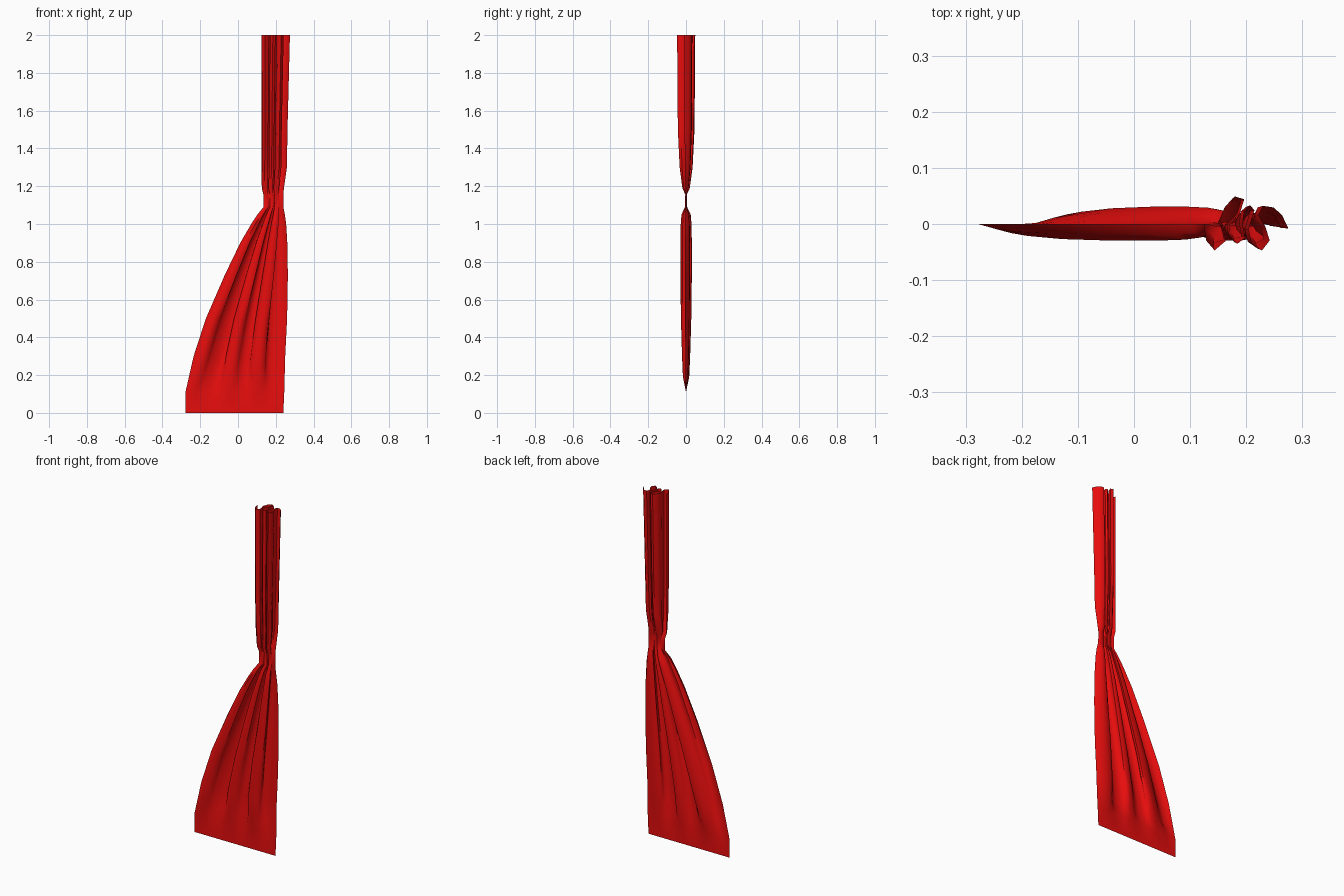
import bpy, bmesh

# Pleat path seen from above: fraction across the cloth, depth (1 = fullest fold)
FOLDS = [(0, 0), (.03, -.6), (.13, -.96), (.26, -.62), (.23, -.1), (.2, .15),
         (.27, .65), (.37, 1), (.48, .9), (.43, .4), (.31, 0), (.3, -.4),
         (.4, -.72), (.49, -.5), (.46, 0), (.48, .5), (.55, .68), (.6, .5),
         (.53, -.2), (.57, -.7), (.69, -.96), (.78, -.6), (.73, -.1),
         (.65, .3), (.7, .66), (.83, .6), (.93, .3), (1, -.16)]

# Rows: height, left edge, right edge, fold depth, fold overlap
ROWS = [(0, -.278, .24, 0, 0), (.11, -.278, .245, 0, 0),
        (.19, -.26, .247, .017, .15), (.3, -.235, .25, .022, .3),
        (.5, -.17, .26, .028, .4), (.73, -.07, .264, .031, .5),
        (.9, .012, .261, .031, .6), (1.0, .07, .255, .029, .7),
        (1.05, .103, .248, .025, .7), (1.09, .135, .24, .006, .8),
        (1.155, .135, .24, .004, .8), (1.19, .126, .243, .02, 1),
        (1.3, .124, .259, .035, 1), (1.5, .124, .262, .045, 1),
        (2, .124, .275, .049, 1)]

# Gathered curtain sheet
bm = bmesh.new()
grid = []
n = len(FOLDS) - 1
for z, left, right, depth, overlap in ROWS:
    row = []
    for i, (fx, fy) in enumerate(FOLDS):
        f = i / n * (1 - overlap) + fx * overlap
        row.append(bm.verts.new((left + (right - left) * f, fy * depth, z)))
    grid.append(row)
for a, b in zip(grid, grid[1:]):
    for i in range(n):
        bm.faces.new((a[i], a[i + 1], b[i + 1], b[i]))
mesh = bpy.data.meshes.new("curtain")
bm.to_mesh(mesh)
bm.free()
curtain = bpy.data.objects.new("curtain", mesh)
bpy.context.collection.objects.link(curtain)

# Red cloth
red = bpy.data.materials.new("red_cloth")
red.diffuse_color = (0.8, 0.004, 0.004, 1)
mesh.materials.append(red)

# Soft folds
bpy.context.view_layer.objects.active = curtain
curtain.select_set(True)
bpy.ops.object.shade_smooth_by_angle(angle=1.0)
